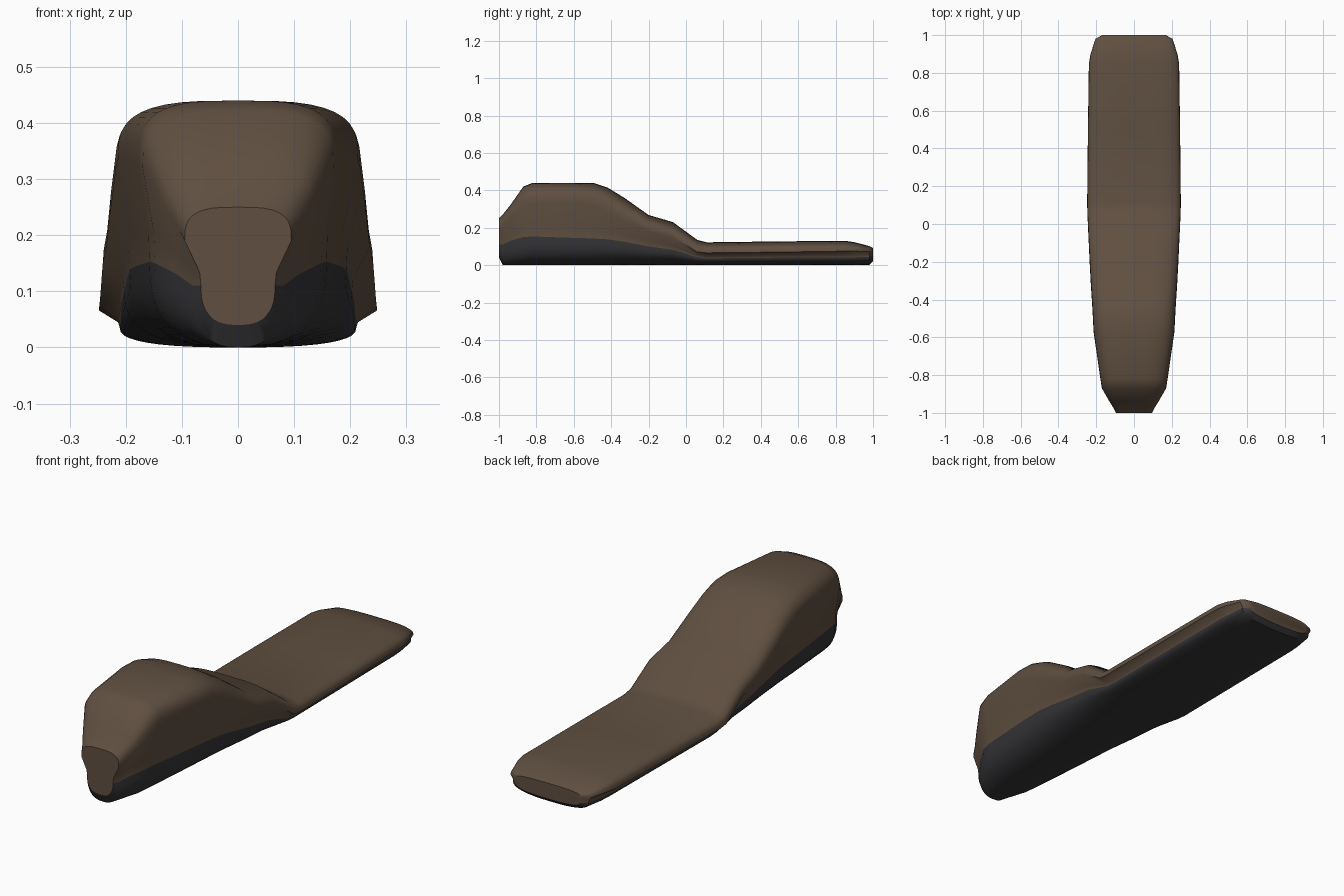
import bpy, bmesh
from math import sin, cos, pi

if "Cube" in bpy.data.objects:
    bpy.data.objects.remove(bpy.data.objects["Cube"])

# Stations along the seat: y, top z, lip half-width, lip z, seam half-width, seam z
STATIONS = [
    (-1.00, 0.25, 0.095, 0.19, 0.066, 0.11),
    (-0.98, 0.27, 0.105, 0.21, 0.080, 0.11),
    (-0.94, 0.32, 0.130, 0.25, 0.108, 0.13),
    (-0.87, 0.42, 0.170, 0.32, 0.148, 0.15),
    (-0.82, 0.44, 0.178, 0.33, 0.158, 0.153),
    (-0.57, 0.44, 0.214, 0.335, 0.182, 0.145),
    (-0.49, 0.438, 0.218, 0.32, 0.188, 0.142),
    (-0.42, 0.415, 0.222, 0.285, 0.193, 0.138),
    (-0.33, 0.36, 0.228, 0.24, 0.197, 0.125),
    (-0.20, 0.268, 0.235, 0.18, 0.203, 0.10),
    (-0.07, 0.23, 0.241, 0.15, 0.207, 0.082),
    (0.06, 0.135, 0.247, 0.071, 0.210, 0.042),
    (0.11, 0.122, 0.248, 0.066, 0.211, 0.036),
    (0.50, 0.127, 0.244, 0.070, 0.210, 0.040),
    (0.85, 0.130, 0.239, 0.075, 0.208, 0.042),
    (0.90, 0.123, 0.230, 0.075, 0.204, 0.042),
    (0.98, 0.102, 0.204, 0.072, 0.192, 0.045),
    (1.00, 0.092, 0.168, 0.070, 0.160, 0.045),
]
FLOOR = {-1.00: 0.04, 1.00: 0.02}   # raised underside at the two ends
N = 10


def quarter(w, z0, z1, n):
    """Superelliptic arc from (0, z1) on the centre line out to (w, z0)."""
    return [(w * sin(i / N * pi / 2) ** (2 / n),
             z0 + (z1 - z0) * max(cos(i / N * pi / 2), 0) ** (2 / n)) for i in range(N + 1)]


def mirrored(half):
    """Half profile starting on the centre line -> full profile left to right."""
    return [(-x, z) for x, z in reversed(half[1:])] + half


def cushion_ring(s):
    y, zt, wm, zm, ws, zs = s
    under = [(ws + 0.08 * (wm - ws), zs + 0.3 * (zm - zs)), (ws, zs)]
    return [(x, y, z) for x, z in mirrored(quarter(wm, zm, zt, 3.2) + under)]


def base_ring(s):
    y, ws, zs = s[0], s[4], s[5]
    return [(x, y, z) for x, z in mirrored(quarter(ws, zs, FLOOR.get(y, 0), 2.6))]


def loft(name, rings, color, caps=()):
    bm = bmesh.new()
    rows = [[bm.verts.new(p) for p in r] for r in rings]
    for a, b in zip(rows, rows[1:]):
        for i in range(len(a) - 1):
            bm.faces.new((a[i], a[i + 1], b[i + 1], b[i]))
    for row, extra in caps:
        bm.faces.new(rows[row] + [bm.verts.new(p) for p in reversed(extra[1:-1])])
    bmesh.ops.recalc_face_normals(bm, faces=bm.faces)
    # open shells: make the faces point away from the middle of the seat
    bm.faces.ensure_lookup_table()
    ref = bm.faces[len(bm.faces) // 2 - 1]
    mid = sum(f.normal.z * f.calc_area() for f in bm.faces)
    if (mid < 0) == (name == "seat_cushion"):
        bmesh.ops.reverse_faces(bm, faces=bm.faces)
    mesh = bpy.data.meshes.new(name)
    bm.to_mesh(mesh)
    bm.free()
    ob = bpy.data.objects.new(name, mesh)
    bpy.context.collection.objects.link(ob)
    mat = bpy.data.materials.new(name + "_colour")
    mat.diffuse_color = color
    mat.use_nodes = True
    mat.node_tree.nodes["Principled BSDF"].inputs["Base Color"].default_value = mat.diffuse_color
    mesh.materials.append(mat)
    bpy.ops.object.select_all(action='DESELECT')
    ob.select_set(True)
    bpy.context.view_layer.objects.active = ob
    bpy.ops.object.shade_smooth_by_angle(angle=0.75)
    return ob


# Padded cover, with the nose and tail end panels
loft("seat_cushion", [cushion_ring(s) for s in STATIONS], (0.115, 0.078, 0.052, 1),
     [(0, base_ring(STATIONS[0])), (-1, base_ring(STATIONS[-1]))])

# Dark underside pan, with a rounded edge just behind each end
loft("seat_base", [base_ring(s) for s in STATIONS], (0.036, 0.036, 0.04, 1))
